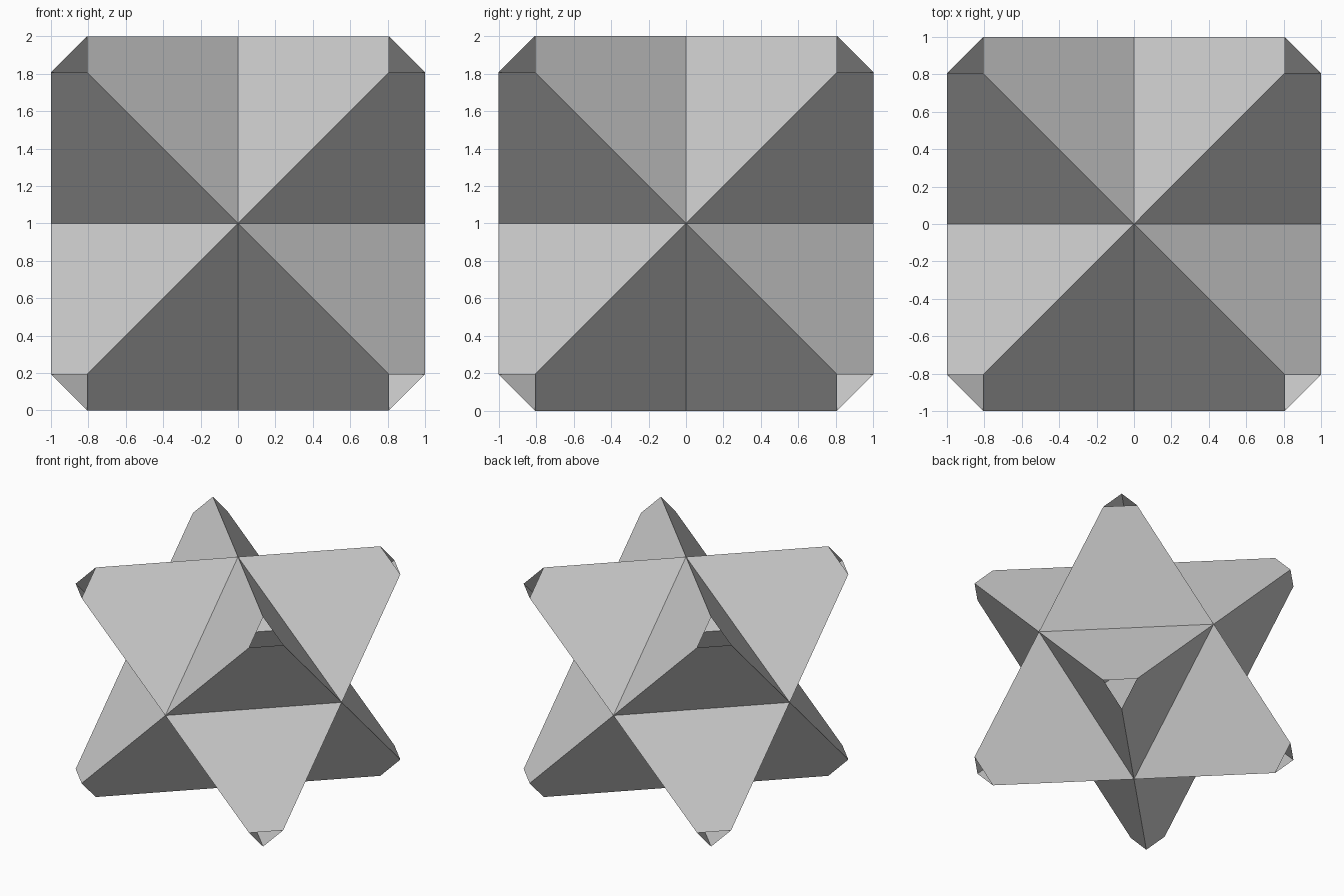
import bpy, bmesh
from itertools import product
from mathutils import Vector

if "Cube" in bpy.data.objects:
    bpy.data.objects.remove(bpy.data.objects["Cube"])

T = 0.807   # how far each spike edge runs towards the cube corner before it is cut open

bm = bmesh.new()

# Eight hollow, open-ended three-sided spikes, one per octant, joined at an octahedron's points
for signs in product((1, -1), repeat=3):
    base, tip = [], []
    for axis in range(3):
        base.append(Vector([s if i == axis else 0 for i, s in enumerate(signs)]))
        tip.append(Vector([s if i == axis else s * T for i, s in enumerate(signs)]))
    flip = signs[0] * signs[1] * signs[2] < 0
    for a in range(3):
        b = (a + 1) % 3
        quad = [base[a], base[b], tip[b], tip[a]]
        if flip:
            quad.reverse()
        bm.faces.new([bm.verts.new(p + Vector((0, 0, 1))) for p in quad])

# Weld the walls together
bmesh.ops.remove_doubles(bm, verts=bm.verts[:], dist=1e-4)

mesh = bpy.data.meshes.new("star_shell")
bm.to_mesh(mesh)
bm.free()
bpy.context.collection.objects.link(bpy.data.objects.new("star_shell", mesh))
